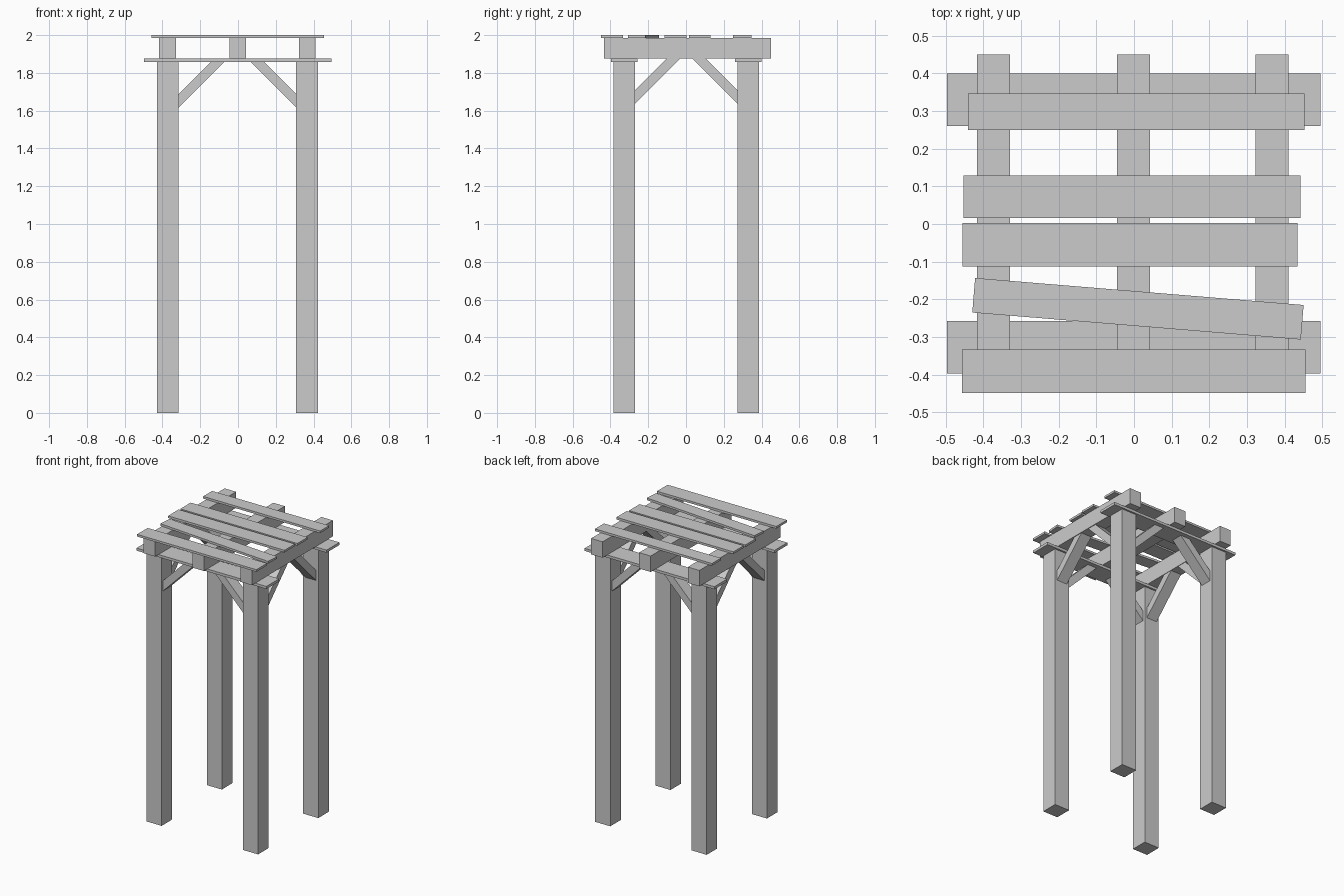
import bpy
from math import radians
from mathutils import Matrix, Vector

if "Cube" in bpy.data.objects:
    bpy.data.objects.remove(bpy.data.objects["Cube"])


def make_mesh(name, verts, faces):
    mesh = bpy.data.meshes.new(name)
    mesh.from_pydata(verts, [], faces)
    obj = bpy.data.objects.new(name, mesh)
    bpy.context.collection.objects.link(obj)
    return obj


def box(name, x, y, z, angle=0):
    """Box from (min, max) ranges, turned about its own vertical axis."""
    bpy.ops.mesh.primitive_cube_add(size=1)
    obj = bpy.context.object
    obj.name = name
    obj.dimensions = (x[1] - x[0], y[1] - y[0], z[1] - z[0])
    obj.location = (sum(x) / 2, sum(y) / 2, sum(z) / 2)
    obj.rotation_euler.z = radians(angle)
    return obj


def brace(name, start, direction, top, low, high, depth=0.08):
    """45 degree strut with a plumb foot cut at the post and a level top cut."""
    d = Vector(direction)
    side = Vector((-d.y, d.x, 0)) * depth / 2
    base = Vector((start[0], start[1], 0))
    profile = [(0, low), (top - low, top), (top - high, top), (0, high)]
    verts = [base + d * u + Vector((0, 0, z)) + side * s
             for s in (1, -1) for u, z in profile]
    faces = [(0, 1, 2, 3), (7, 6, 5, 4)]
    faces += [(i, i + 4, (i + 1) % 4 + 4, (i + 1) % 4) for i in range(4)]
    return make_mesh(name, verts, faces)


POST_TOP, PLATE_TOP, JOIST_TOP = 1.857, 1.875, 1.985
HALF = 0.0575
PX, PY = {-1: -0.372, 1: 0.365}, {-1: -0.327, 1: 0.33}

for sy, end in ((-1, "front"), (1, "back")):
    # Flat plate across each pair of posts
    yc = PY[sy]
    box(f"{end}_plate", (-0.497, 0.495), (yc - 0.07, yc + 0.07), (POST_TOP, PLATE_TOP))
    for sx, hand in ((-1, "left"), (1, "right")):
        xc = PX[sx]
        # Corner posts with their two braces
        box(f"{end}_{hand}_post", (xc - HALF, xc + HALF), (yc - HALF, yc + HALF), (0, POST_TOP))
        brace(f"{end}_{hand}_cross_brace", (xc - sx * HALF, yc), (-sx, 0, 0),
              POST_TOP, 1.617, 1.688)
        brace(f"{end}_{hand}_side_brace", (xc, yc - sy * HALF), (0, -sy, 0),
              PLATE_TOP, 1.637, 1.708)

# Joists running front to back
for name, xc in (("left", -0.373), ("middle", -0.001), ("right", 0.366)):
    box(f"{name}_joist", (xc - 0.044, xc + 0.044), (-0.434, 0.45), (PLATE_TOP, JOIST_TOP))

# Uneven deck boards, one of them crooked: x range, y range, turn
boards = [((-0.441, 0.453), (0.249, 0.347), 0),
          ((-0.452, 0.442), (0.016, 0.129), 0),
          ((-0.455, 0.434), (-0.113, 0.002), 0),
          ((-0.427, 0.448), (-0.271, -0.179), -4.7),
          ((-0.457, 0.455), (-0.449, -0.333), 0)]
for i, (x, y, turn) in enumerate(boards):
    box(f"deck_board_{i + 1}", x, y, (JOIST_TOP, 2.0), turn)

# Consistent outward faces on the braces
import bmesh
for obj in bpy.context.collection.objects:
    bm = bmesh.new()
    bm.from_mesh(obj.data)
    bmesh.ops.recalc_face_normals(bm, faces=bm.faces)
    bm.to_mesh(obj.data)
    bm.free()
